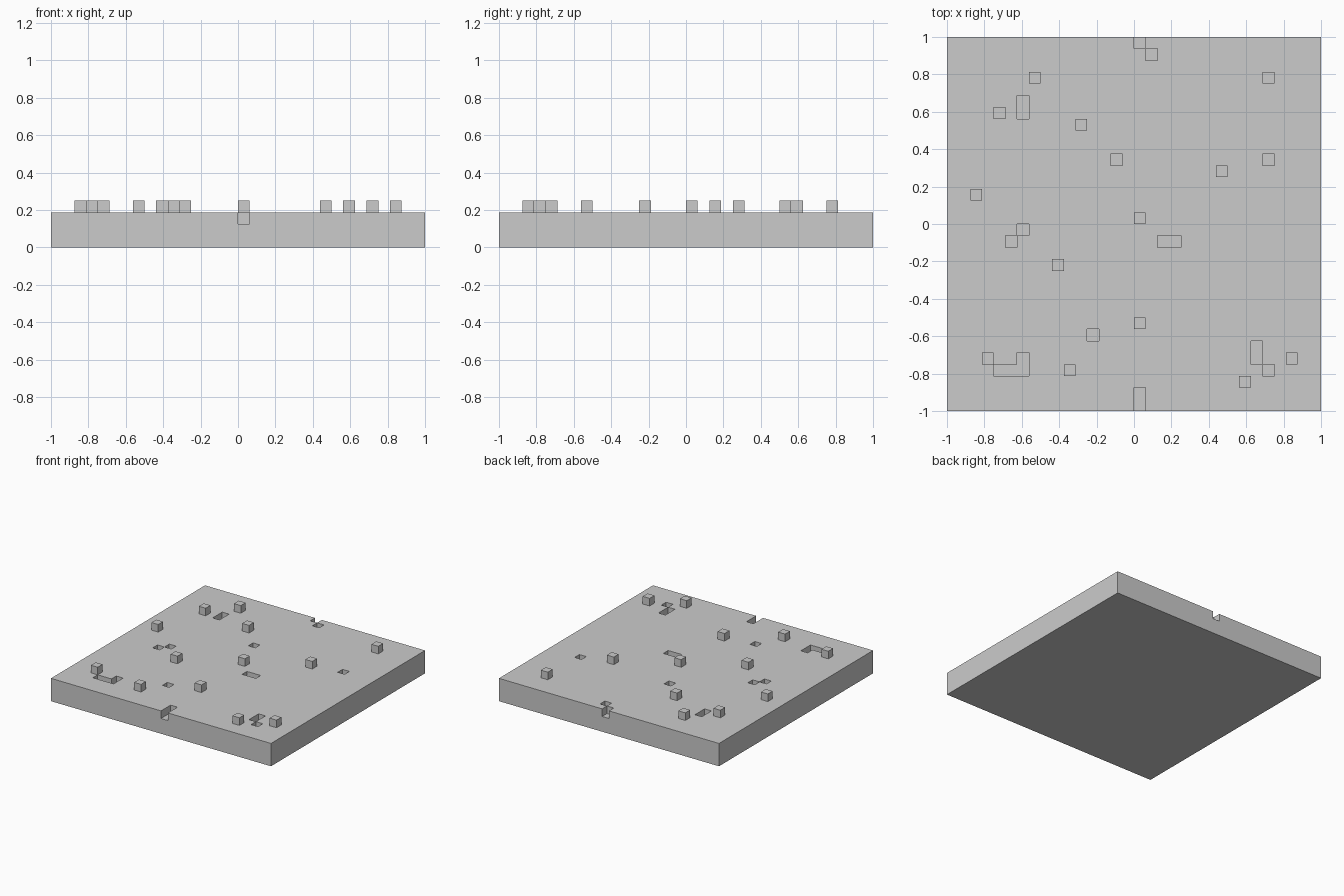
import bpy, bmesh
from mathutils import Vector

if "Cube" in bpy.data.objects:
    bpy.data.objects.remove(bpy.data.objects["Cube"])

N, BASE = 32, 3          # cells per side, slab thickness in cells
U = 2 / N                # cell size

# Raised single-cell blocks and one-cell-deep pits, as (column, row)
BLOCKS = [(2, 18), (3, 4), (4, 25), (7, 28), (9, 12), (10, 3), (11, 24),
          (16, 16), (16, 7), (23, 20), (25, 2), (27, 28), (29, 4)]
PITS = [(16, 31), (17, 30), (6, 25), (6, 26), (6, 15), (5, 14), (18, 14),
        (19, 14), (27, 21), (14, 21), (12, 6), (4, 3), (5, 3), (6, 3),
        (6, 4), (26, 4), (26, 5), (27, 3), (16, 0), (16, 1)]

# Solid cells of the slab, minus pits, plus blocks
solid = {(i, j, k) for i in range(N) for j in range(N) for k in range(BASE)}
solid -= {(i, j, BASE - 1) for i, j in PITS}
solid |= {(i, j, BASE) for i, j in BLOCKS}

# Skin: one quad wherever a solid cell meets air
bm = bmesh.new()
verts = {}


def corner(p):
    key = tuple(round(c) for c in p)
    if key not in verts:
        verts[key] = bm.verts.new((key[0] * U - 1, key[1] * U - 1, key[2] * U))
    return verts[key]


for cell in sorted(solid):
    centre = Vector(cell) + Vector((0.5, 0.5, 0.5))
    for axis in range(3):
        for sign in (-1, 1):
            n = Vector((0, 0, 0))
            n[axis] = sign
            if tuple(int(c + d) for c, d in zip(cell, n)) in solid:
                continue
            a = Vector((0, 0, 0))
            a[(axis + 1) % 3] = 0.5
            b = n.cross(a)
            mid = centre + n * 0.5
            bm.faces.new([corner(mid + q) for q in (-a - b, a - b, a + b, b - a)])

mesh = bpy.data.meshes.new("terrain_slab")
bm.to_mesh(mesh)
bm.free()
slab = bpy.data.objects.new("terrain_slab", mesh)
bpy.context.collection.objects.link(slab)
